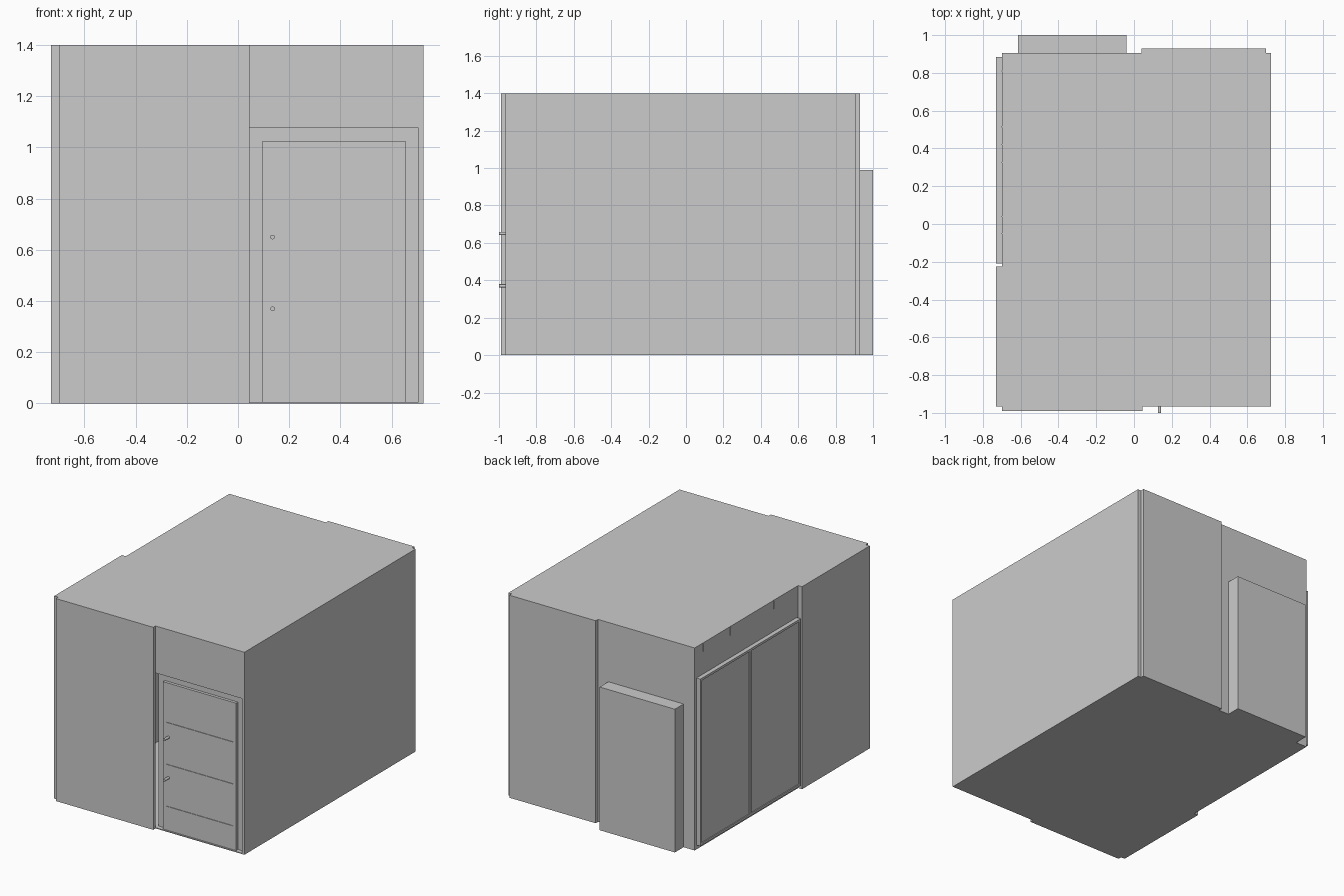
import bpy, bmesh, math

if "Cube" in bpy.data.objects:
    bpy.data.objects.remove(bpy.data.objects["Cube"])

H = 1.4      # room height
T = 0.006    # floor and ceiling thickness


def box(name, x0, x1, y0, y1, z0, z1):
    bm = bmesh.new()
    bmesh.ops.create_cube(bm, size=1)
    for v in bm.verts:
        v.co = (x1 if v.co.x > 0 else x0,
                y1 if v.co.y > 0 else y0,
                z1 if v.co.z > 0 else z0)
    return finish(name, bm)


def finish(name, bm):
    bmesh.ops.recalc_face_normals(bm, faces=bm.faces)
    me = bpy.data.meshes.new(name)
    bm.to_mesh(me)
    bm.free()
    ob = bpy.data.objects.new(name, me)
    bpy.context.collection.objects.link(ob)
    return ob


def slab(name, outline, z0, z1):
    bm = bmesh.new()
    face = bm.faces.new([bm.verts.new((x, y, z0)) for x, y in outline])
    ext = bmesh.ops.extrude_face_region(bm, geom=[face])
    for g in ext["geom"]:
        if isinstance(g, bmesh.types.BMVert):
            g.co.z = z1
    if not any(f.normal.z < 0 and abs(f.calc_center_median().z - z0) < 1e-6 for f in bm.faces):
        vs = [v for v in bm.verts if abs(v.co.z - z0) < 1e-6]
        if not any(all(v in vs for v in f.verts) for f in bm.faces):
            bmesh.ops.contextual_create(bm, geom=vs)
    return finish(name, bm)


# floor and ceiling share the stepped wall outline
outline = [(-0.70, -0.99), (0.045, -0.99), (0.045, -0.965), (0.725, -0.965),
           (0.725, 0.905), (0.70, 0.905), (0.70, 0.93), (0.04, 0.93),
           (0.04, 0.905), (-0.70, 0.905), (-0.70, -0.225), (-0.73, -0.225),
           (-0.73, -0.965), (-0.70, -0.965)]
slab("floor", outline, 0, T)
slab("ceiling", outline, H - T, H)

# walls
z0, z1 = T, H - T
box("front_wall", -0.70, 0.045, -0.99, -0.965, z0, z1)
box("front_wall_above_door", 0.045, 0.725, -0.965, -0.935, 1.075, z1)
box("front_wall_door_side", 0.705, 0.725, -0.965, -0.935, z0, 1.075)
box("right_wall", 0.70, 0.725, -0.935, 0.905, z0, z1)
box("back_wall_outer", 0.04, 0.70, 0.905, 0.93, z0, z1)
box("back_wall_inner", -0.70, 0.04, 0.88, 0.905, z0, z1)
box("left_wall", -0.73, -0.70, -0.965, -0.225, z0, z1)
box("left_wall_window", -0.70, -0.675, -0.225, 0.88, z0, z1)

# door frame, set back in its opening
for name, x in (("door_frame_left", 0.045), ("door_frame_right", 0.655)):
    box(name, x, x + 0.05, -0.935, -0.91, z0, 1.075)
box("door_frame_top", 0.095, 0.655, -0.935, -0.91, 1.025, 1.075)

# door leaf with three shallow recessed panels
box("door_leaf", 0.095, 0.655, -0.955, -0.915, T, 1.025).data.update()
leaf = bpy.data.objects["door_leaf"]
for i in range(3):
    zb = 0.17 + 0.29 * i
    cut = box(f"panel_cutter_{i}", 0.12, 0.63, -0.97, -0.951, zb, zb + 0.24)
    cut.hide_render = True
    cut.hide_set(True)
    mod = leaf.modifiers.new("panel", 'BOOLEAN')
    mod.object = cut
    mod.solver = 'EXACT'

# door knobs
for i, z in enumerate((0.37, 0.65)):
    bpy.ops.mesh.primitive_cylinder_add(vertices=16, radius=0.009, depth=0.05,
                                        location=(0.135, -0.975, z),
                                        rotation=(math.pi / 2, 0, 0))
    bpy.context.object.name = f"door_knob_{i}"
    bpy.ops.object.shade_smooth_by_angle()

# cabinet against the back wall
box("back_cabinet", -0.615, -0.04, 0.905, 1.0, 0, 0.99)

# double window in the left recess
ya, yb, za, zb = -0.21, 0.885, 0.03, 1.185
ym, w = (ya + yb) / 2, 0.016
for name, y in (("window_frame_front", ya), ("window_mullion", ym - w / 2),
                ("window_frame_back", yb - w)):
    box(name, -0.73, -0.70, y, y + w, za + w, zb - w)
for name, z in (("window_sill", za), ("window_head", zb - w)):
    box(name, -0.73, -0.70, ya, yb, z, z + w)
for i, (a, b) in enumerate(((ya + w, ym - w / 2), (ym + w / 2, yb - w))):
    box(f"window_pane_{i}", -0.724, -0.70, a, b, za + w, zb - w)

# thin curtain hooks under the ceiling edge
for i, y in enumerate((0.81, 0.515, 0.42, 0.325, 0.04, -0.05)):
    box(f"curtain_hook_{i}", -0.702, -0.698, y - 0.003, y + 0.003, 1.34, z1)
